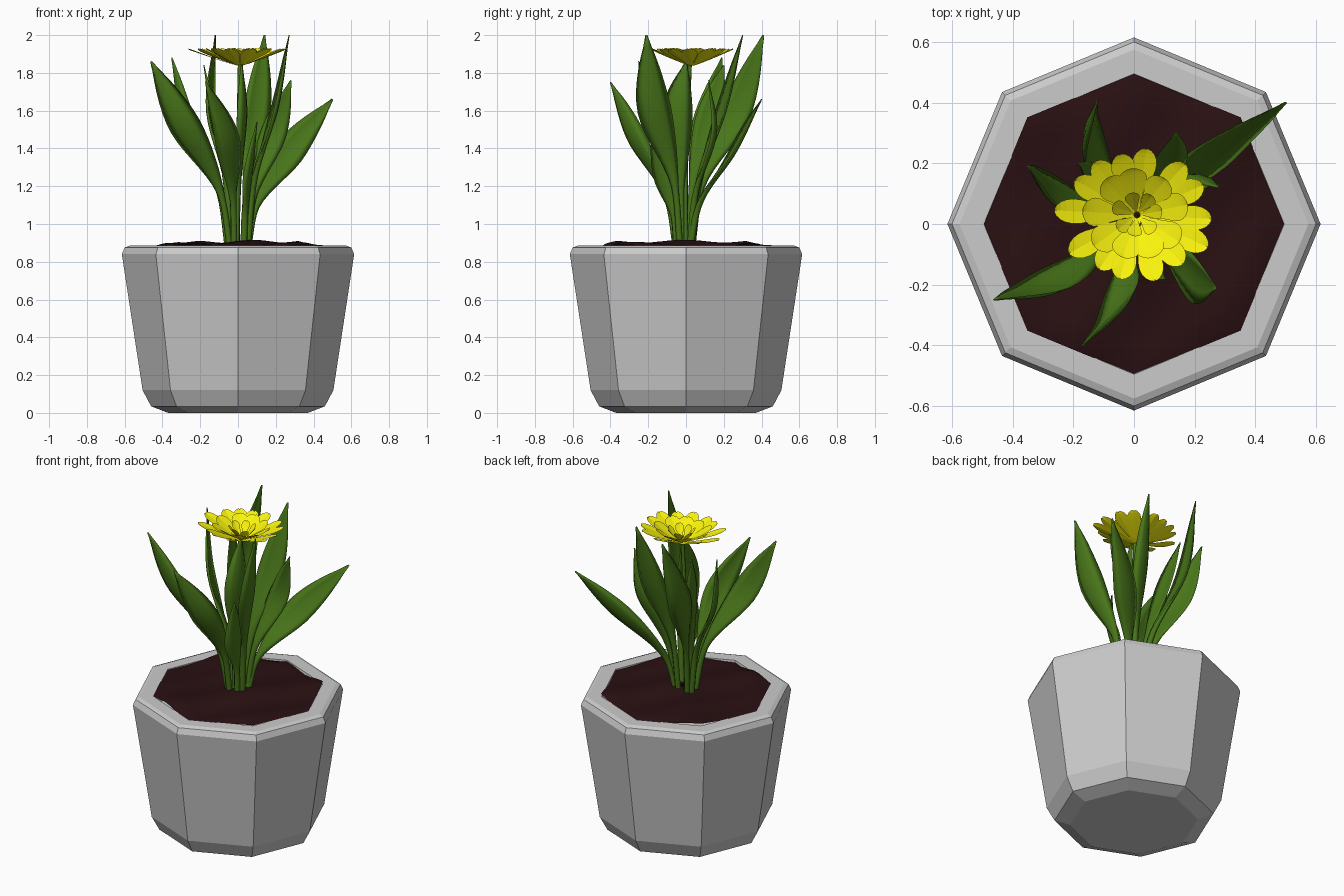
import bpy, math, random
from mathutils import Vector, Matrix

if "Cube" in bpy.data.objects:
    bpy.data.objects.remove(bpy.data.objects["Cube"])

random.seed(4)
UP = Vector((0, 0, 1))


def material(name, rgb):
    m = bpy.data.materials.new(name)
    m.diffuse_color = (*rgb, 1)
    m.use_nodes = True
    m.node_tree.nodes["Principled BSDF"].inputs["Base Color"].default_value = m.diffuse_color
    return m


GREEN = material("leaf_green", (0.065, 0.18, 0.01))
YELLOW = material("petal_yellow", (0.95, 0.9, 0.004))
BROWN = material("soil_brown", (0.022, 0.005, 0.006))


def make(name, verts, faces, mat=None, smooth=False):
    me = bpy.data.meshes.new(name)
    me.from_pydata([tuple(v) for v in verts], [], faces)
    me.update()
    ob = bpy.data.objects.new(name, me)
    bpy.context.collection.objects.link(ob)
    if mat:
        me.materials.append(mat)
    for p in me.polygons:
        p.use_smooth = smooth
    return ob


def strips(rows, n, closed):
    """Quads joining consecutive rows of n points."""
    m = n if closed else n - 1
    return [(r * n + i, r * n + (i + 1) % n, (r + 1) * n + (i + 1) % n, (r + 1) * n + i)
            for r in range(rows - 1) for i in range(m)]


# Octagonal pot: revolved profile, capped under and inside
profile = [(.37, 0), (.46, .035), (.505, .12), (.615, .84), (.60, .875),
           (.575, .885), (.495, .885), (.48, .78)]
verts = [(r * math.cos(k * math.pi / 4), r * math.sin(k * math.pi / 4), z)
         for r, z in profile for k in range(8)]
faces = strips(len(profile), 8, True)
last = 8 * (len(profile) - 1)
faces += [tuple(range(7, -1, -1)), tuple(range(last, last + 8))]
make("pot", verts, faces)

# Bumpy soil filling the octagonal opening
N, R = 48, 10
verts = []
for j in range(R + 1):
    for i in range(N):
        a = 2 * math.pi * i / N
        edge = .497 * math.cos(math.pi / 8) / math.cos(a % (math.pi / 4) - math.pi / 8)
        r = edge * (.01 + .99 * j / R)
        x, y = r * math.cos(a), r * math.sin(a)
        z = .894 + .015 * math.sin(9 * x + 1) * math.cos(8 * y) + .008 * math.sin(17 * x - 12 * y)
        verts.append((x, y, z - (.012 if j == R else 0)))
make("soil", verts, strips(R + 1, N, True) + [tuple(range(N))], BROWN, True)


def spline(pts, t):
    """Catmull-Rom through pts, t in 0..1."""
    p = [2 * pts[0] - pts[1]] + pts + [2 * pts[-1] - pts[-2]]
    s = t * (len(pts) - 1)
    i = min(int(s), len(pts) - 2)
    u = s - i
    a, b, c, d = p[i:i + 4]
    return .5 * (2 * b + (c - a) * u + (2 * a - 5 * b + 4 * c - d) * u * u
                 + (3 * b - a - 3 * c + d) * u ** 3)


def leaf(name, base, mid, tip, width):
    b, m, t = Vector((*base, .86)), Vector(mid), Vector(tip)
    p1 = b.lerp(m, .25)
    p1.z = b.z + (m.z - b.z) * .5
    pts = [b, p1, m, t]
    out = Vector((m.x, m.y, 0)).normalized()
    rows, verts = 21, []
    for k in range(rows):
        s = k / (rows - 1)
        c = spline(pts, s)
        tan = (spline(pts, min(1, s + .02)) - spline(pts, max(0, s - .02))).normalized()
        side = tan.cross(out).normalized()
        # blades are rolled about their own length, all the same way round
        side = Matrix.Rotation(math.radians(45), 3, tan) @ side
        nrm = side.cross(tan).normalized()
        if nrm.dot(out) > 0:
            nrm = -nrm
        # stalk widening to a blade, then a pointed tip
        blade = max(0, min(1, (s - .25) / .40))
        blade = blade * blade * (3 - 2 * blade)
        taper = 1 if s < .65 else max(.06, 1 - ((s - .65) / .35) ** 1.7)
        w = (.017 + (width / 2 - .017) * blade) * taper
        th = (.016 * (1 - blade) + .006 * blade) * max(taper, .4)
        cup = .3 * w * blade
        for q, f in ((-1, 0), (-.5, 1), (0, 1), (.5, 1), (1, 0), (.5, -1), (0, -1), (-.5, -1)):
            verts.append(c + side * w * q + nrm * (th * f + cup * (q * q - .4)))
    n = 8
    end = n * (rows - 1)
    faces = strips(rows, n, True) + [tuple(range(n - 1, -1, -1)), tuple(range(end, end + n))]
    make(name, verts, faces, GREEN, True)


# Leaves: base xy, widest point, tip, blade width
leaves = [
    ((.05, .02), (.27, .25, 1.38), (.50, .40, 1.66), .17),
    ((-.04, -.03), (-.29, -.21, 1.53), (-.46, -.25, 1.86), .17),
    ((-.02, -.05), (-.05, -.27, 1.45), (-.17, -.40, 1.75), .16),
    ((.05, -.03), (.20, -.17, 1.62), (.27, -.21, 2.0), .18),
    ((-.03, .03), (-.15, .27, 1.60), (-.12, .41, 2.0), .17),
    ((-.05, .02), (-.27, .10, 1.53), (-.35, .19, 1.88), .16),
    ((.03, .03), (.10, .20, 1.62), (.14, .30, 2.0), .15),
    ((.05, .02), (.19, .15, 1.48), (.28, .12, 1.76), .14),
    ((-.04, .01), (-.13, .12, 1.56), (-.18, .20, 1.84), .14),
    ((-.01, -.02), (.03, -.05, 1.58), (.02, .0, 1.86), .17),
    ((.03, -.05), (.06, -.12, 1.27), (.10, -.18, 1.54), .13),
]
for i, args in enumerate(leaves):
    leaf(f"leaf_{i + 1}", *args)

# Flower stem
path = [Vector((0, 0, .86)), Vector((.0, .0, 1.3)), Vector((.01, .02, 1.845))]
verts = [spline(path, k / 8) + Vector((.011 * math.cos(a), .011 * math.sin(a), 0))
         for k in range(9) for a in [i * math.pi / 4 for i in range(8)]]
make("flower_stem", verts, strips(9, 8, True), GREEN, True)

# Flower: three rings of thin spoon-shaped petals
centre = Vector((.01, .03, 1.838))
verts, faces = [], []
for count, length, width, rise, start in ((14, .275, .082, .085, 0), (9, .19, .095, .088, .2),
                                          (7, .095, .05, .08, .1)):
    for i in range(count):
        a = start + 2 * math.pi * i / count + random.uniform(-.1, .1)
        ln = length * random.uniform(.88, 1.0) * (1 - .18 * math.sin(a) ** 2)
        d = Vector((math.cos(a), math.sin(a), 0))
        side = UP.cross(d)
        first = len(verts)
        for k in range(11):
            s = 1 - (1 - k / 10) ** 1.6
            w = width * (.12 + .88 * min(1, s / .7) ** 1.2) / 2
            if s > .75:
                w *= math.sqrt(max(.03, 1 - ((s - .75) / .25) ** 2))
            for q in (-1, 0, 1):
                z = rise * s ** 1.1 + (.006 * s if q else 0)
                verts.append(centre + d * (.01 + (ln - .01) * s) + side * w * q + UP * z)
        faces += [tuple(first + v for v in f) for f in strips(11, 3, False)]
make("flower_petals", verts, faces, YELLOW)
